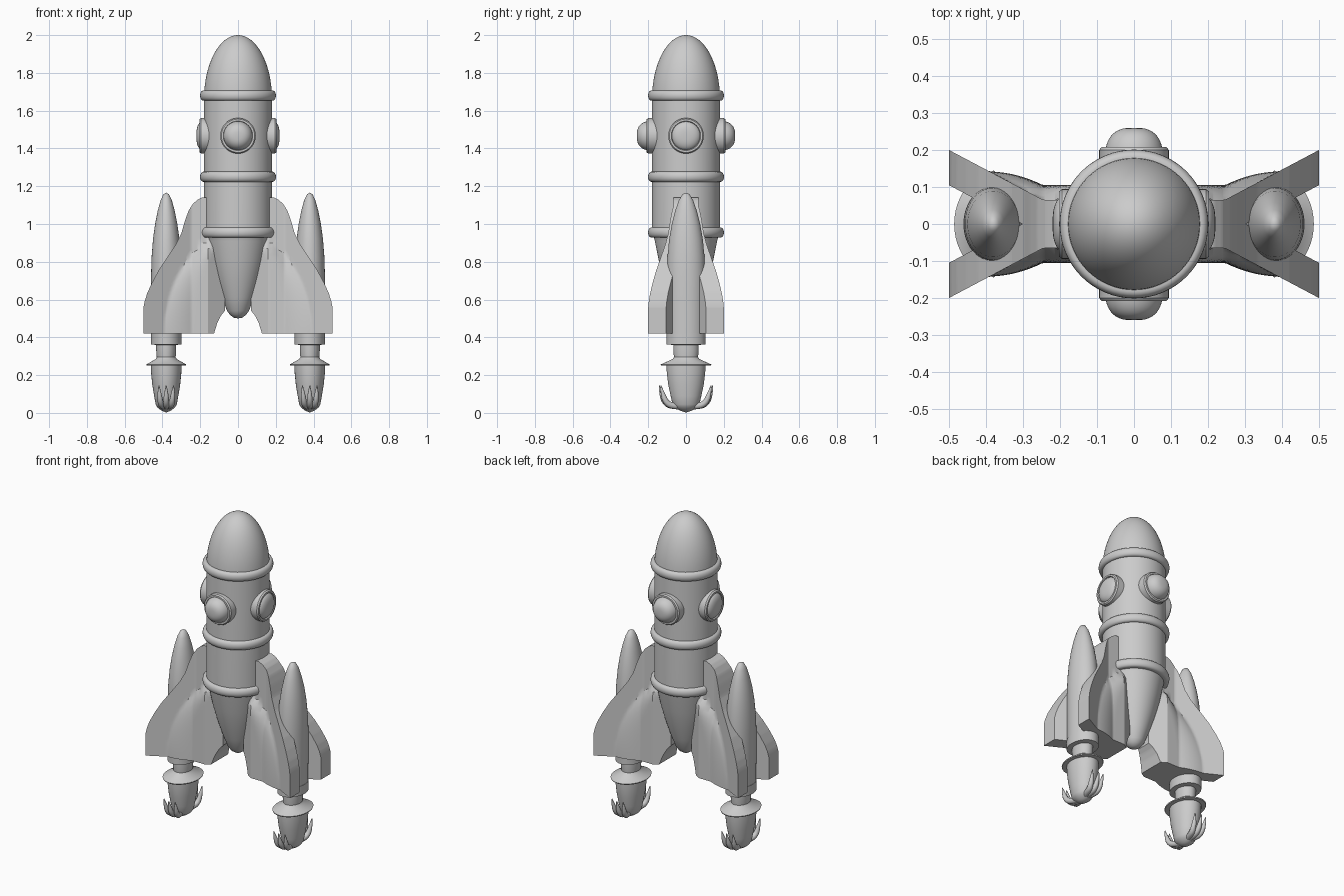
import bpy, bmesh, math
from mathutils import Matrix, Vector

if "Cube" in bpy.data.objects:
    bpy.data.objects.remove(bpy.data.objects["Cube"])


def finish(name, bm, angle=35, mirror=None):
    bmesh.ops.remove_doubles(bm, verts=bm.verts, dist=1e-5)
    bmesh.ops.recalc_face_normals(bm, faces=bm.faces)
    me = bpy.data.meshes.new(name)
    bm.to_mesh(me)
    bm.free()
    ob = bpy.data.objects.new(name, me)
    bpy.context.collection.objects.link(ob)
    bpy.ops.object.select_all(action='DESELECT')
    bpy.context.view_layer.objects.active = ob
    ob.select_set(True)
    bpy.ops.object.shade_smooth_by_angle(angle=math.radians(angle))
    if mirror:
        mod = ob.modifiers.new("mirror", 'MIRROR')
        mod.use_axis = mirror
    return ob


def lathe(name, profile, matrix=Matrix(), steps=64, mirror=None):
    """Spin (radius, height) points around z, then place with the matrix."""
    bm = bmesh.new()
    vs = [bm.verts.new((r, 0, z)) for r, z in profile]
    es = [bm.edges.new(p) for p in zip(vs, vs[1:])]
    bmesh.ops.spin(bm, geom=vs + es, cent=(0, 0, 0), axis=(0, 0, 1),
                   angle=2 * math.pi, steps=steps)
    bm.transform(matrix)
    return finish(name, bm, mirror=mirror)


def interp(pts, x):
    for (x0, y0), (x1, y1) in zip(pts, pts[1:]):
        if x <= x1:
            return y0 + (y1 - y0) * max(0, x - x0) / (x1 - x0)
    return pts[-1][1]


# Hull: rounded tail cone, straight barrel, ogive nose
tail = [(0, .5), (.022, .504), (.042, .518), (.058, .54), (.085, .61),
        (.118, .71), (.145, .81), (.165, .91), (.175, .955), (.18, .96)]
nose = [(.18 * math.cos(a), 1.66 + .34 * math.sin(a))
        for a in [math.pi / 2 * i / 16 for i in range(17)]]
lathe("hull", tail + nose)

# Raised bands around the hull
for i, z in enumerate((.955, 1.25, 1.68)):
    ring = [(.165, z - .027), (.183, z - .027)]
    ring += [(.183 + .018 * math.cos(a), z + .027 * math.sin(a))
             for a in [math.pi * (k / 8 - .5) for k in range(9)]]
    lathe(f"hull_band_{i + 1}", ring + [(.165, z + .027)])

# Portholes: deep domes front and back, shallow ones on the sides
for name, turn, rim, dome in (("front", 0, .208, .26), ("right", 90, .203, .22),
                              ("back", 180, .208, .26), ("left", 270, .203, .22)):
    m = Matrix.Rotation(math.radians(turn), 4, 'Z') @ \
        Matrix.Translation((0, 0, 1.467)) @ Matrix.Rotation(math.pi / 2, 4, 'X')
    lathe(f"{name}_porthole_rim",
          [(.094, .12), (.094, rim - .008), (.088, rim), (.078, rim), (.074, rim - .01)], m, 48)
    base = rim - .02
    glass = [(.078 * math.cos(a) ** .7, base + (dome - base) * math.sin(a))
             for a in [math.pi / 2 * i / 12 for i in range(12)]]
    lathe(f"{name}_porthole_glass", glass + [(0, dome)], m, 48)

# Forked fins: one quarter as a solid between outer and inner surfaces, mirrored
TOP = [(.07, 1.14), (.19, 1.14), (.215, 1.128), (.24, 1.105), (.262, 1.07),
       (.28, 1.02), (.3, .95), (.33, .89), (.38, .815), (.42, .755), (.455, .69),
       (.48, .635), (.493, .595), (.5, .56)]
BOTTOM = [(.07, .54), (.09, .515), (.11, .475), (.127, .42), (.5, .42)]


def outer(x, z):
    y = max(.065, .2 - .53 * (.5 - x))
    edge = .39 * math.sqrt(max(0, 1 - ((z - .42) / .53) ** 2))
    if x < edge:                                   # swollen inner panel
        s = min(1, (1 - x / edge) / .4)
        y += .04 * (1 - (1 - s) ** 2)
    return y * min(1, x / .16)


def inner(x):
    return max(0, .105 - .53 * (.5 - x))


xs = sorted({round(.07 + .43 * i / 48, 4) for i in range(49)}
            | {p[0] for p in TOP + BOTTOM} | {.3019})
ROWS = 24
bm = bmesh.new()
cols = []
for x in xs:
    z0, z1 = interp(BOTTOM, x), interp(TOP, x)
    zs = [z0 + (z1 - z0) * j / ROWS for j in range(ROWS + 1)]
    cols.append(([bm.verts.new((x, outer(x, z), z)) for z in zs],
                 [bm.verts.new((x, inner(x), z)) for z in zs], inner(x)))
for (o0, i0, y0), (o1, i1, y1) in zip(cols, cols[1:]):
    for j in range(ROWS):
        bm.faces.new((o0[j], o1[j], o1[j + 1], o0[j + 1]))
        if y0 + y1 > .001:
            bm.faces.new((i0[j], i1[j], i1[j + 1], i0[j + 1]))
    for j in (0, ROWS):
        bm.faces.new((o0[j], o1[j], i1[j], i0[j]))
for o, i, _ in (cols[0], cols[-1]):
    for j in range(ROWS):
        bm.faces.new((o[j], o[j + 1], i[j + 1], i[j]))
finish("forked_fins", bm, 30, (True, True, False))

# Side boosters, oval in plan
place = Matrix.Translation((.38, 0, 0)) @ Matrix.Diagonal((1, 1.27, 1, 1))
MX = (True, False, False)
lathe("booster_pods", [(0, .415), (.079, .415), (.08, .6), (.08, .74), (.077, .83), (.07, .92),
                       (.059, 1.0), (.045, 1.07), (.03, 1.125), (.015, 1.157), (0, 1.166)],
      place, 48, MX)
lathe("booster_collars", [(0, .42), (.081, .42), (.081, .362), (.053, .36), (.053, .33),
                          (.05, .295), (.056, .285), (.106, .256), (.104, .25), (0, .25)],
      place, 48, MX)
lathe("booster_feet", [(0, .25), (.081, .25), (.08, .21), (.074, .15), (.064, .09), (.056, .045),
                       (.046, .028), (.025, .012), (0, .002)], place, 48, MX)

# Upturned claws, three at the front and back of each foot
cu = bpy.data.curves.new("foot_claws", 'CURVE')
cu.dimensions = '3D'
cu.bevel_depth = .016
cu.bevel_resolution = 3
cu.use_fill_caps = True
cu.resolution_u = 6
PATH = [(.03, .035, 1.1), (.08, .036, 1.1), (.112, .055, 1), (.13, .095, .8), (.142, .145, .15)]
for sx in (-1, 1):
    for side in (90, 270):
        for spread in (-20, 0, 20):
            a = math.radians(side + spread)
            sp = cu.splines.new('NURBS')
            sp.points.add(len(PATH) - 1)
            for p, (r, z, w) in zip(sp.points, PATH):
                p.co = (sx * .38 + r * math.cos(a) * .8, r * math.sin(a), z, 1)
                p.radius = w
            sp.order_u = 3
            sp.use_endpoint_u = True
claws = bpy.data.objects.new("foot_claws", cu)
bpy.context.collection.objects.link(claws)
